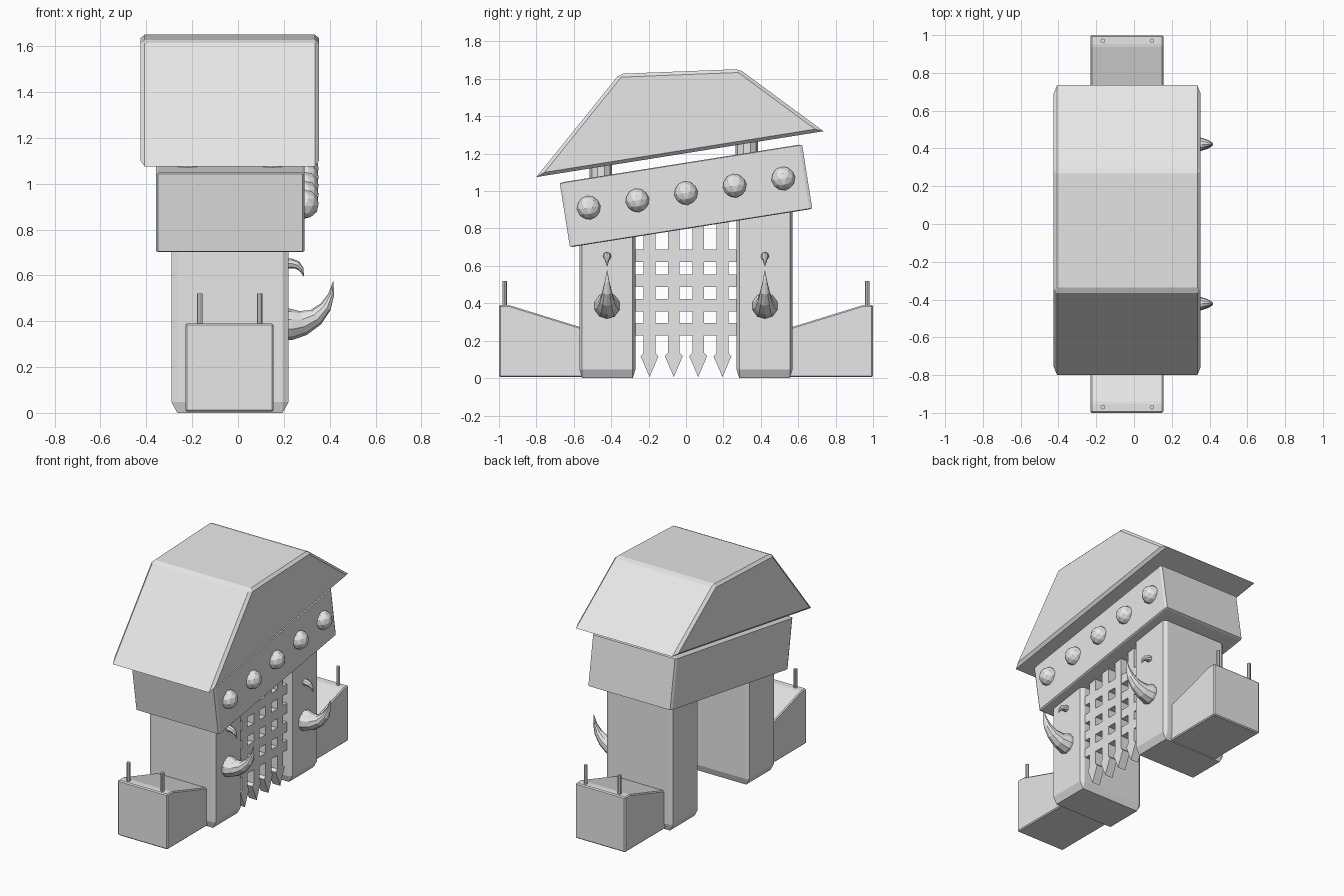
import bpy, bmesh, math
from mathutils import Matrix, Vector

if "Cube" in bpy.data.objects:
    bpy.data.objects.remove(bpy.data.objects["Cube"])

grey = bpy.data.materials.new("plain grey")
grey.diffuse_color = (0.8, 0.8, 0.8, 1)
grey.use_nodes = True
grey.node_tree.nodes["Principled BSDF"].inputs["Base Color"].default_value = grey.diffuse_color


def finish(bm, name):
    bmesh.ops.recalc_face_normals(bm, faces=bm.faces[:])
    me = bpy.data.meshes.new(name)
    bm.to_mesh(me)
    bm.free()
    me.materials.append(grey)
    ob = bpy.data.objects.new(name, me)
    bpy.context.collection.objects.link(ob)
    return ob


def box(name, lo, hi, bevel=0.0, rot=0.0):
    """Box whose bevel is stretched with its proportions (bevel is a fraction)."""
    bm = bmesh.new()
    bmesh.ops.create_cube(bm, size=1)
    if bevel:
        bmesh.ops.bevel(bm, geom=bm.edges[:], offset=bevel, segments=1, affect='EDGES')
    lo, hi = Vector(lo), Vector(hi)
    bm.transform(Matrix.Translation((lo + hi) / 2) @ Matrix.Rotation(rot, 4, 'X')
                 @ Matrix.Diagonal((*(hi - lo), 1)))
    return finish(bm, name)


def prism(name, profile, x0, x1, bevel=0.0, keep=lambda a, b: True):
    """Extrude a (y, z) profile along x, bevelling the edges that pass keep."""
    bm = bmesh.new()
    f = bm.faces.new([bm.verts.new((x0, y, z)) for y, z in profile])
    r = bmesh.ops.extrude_face_region(bm, geom=[f])
    new = [v for v in r['geom'] if isinstance(v, bmesh.types.BMVert)]
    bmesh.ops.translate(bm, verts=new, vec=(x1 - x0, 0, 0))
    bmesh.ops.recalc_face_normals(bm, faces=bm.faces[:])
    if bevel:
        es = [e for e in bm.edges if keep(e.verts[0].co, e.verts[1].co)]
        bmesh.ops.bevel(bm, geom=es, offset=bevel, segments=1, affect='EDGES')
    return finish(bm, name)


def cylinder(name, x, y, z0, z1, r, sides):
    bm = bmesh.new()
    bmesh.ops.create_cone(bm, cap_ends=True, segments=sides, radius1=r, radius2=r,
                          depth=z1 - z0,
                          matrix=Matrix.Translation((x, y, (z0 + z1) / 2)))
    return finish(bm, name)


def horn(name, y, path, sides=10):
    """Tapering horn along (x, z, radius) points, ending in a point."""
    bm = bmesh.new()
    rings = []
    for i, (x, z, r) in enumerate(path[:-1]):
        a, b = path[max(i - 1, 0)], path[i + 1]
        t = Vector((b[0] - a[0], 0, b[1] - a[1])).normalized()
        n = Vector((-t.z, 0, t.x))
        ring = []
        for k in range(sides):
            ang = 2 * math.pi * k / sides
            ring.append(bm.verts.new(Vector((x, y, z)) + n * r * math.cos(ang)
                                     + Vector((0, r * math.sin(ang), 0))))
        rings.append(ring)
    bm.faces.new(rings[0])
    tip = bm.verts.new((path[-1][0], y, path[-1][1]))
    for k in range(sides):
        j = (k + 1) % sides
        for p, q in zip(rings, rings[1:]):
            bm.faces.new((p[k], p[j], q[j], q[k]))
        bm.faces.new((rings[-1][k], rings[-1][j], tip))
    return finish(bm, name)


TUSK = [(0.20, 0.388, 0.072), (0.235, 0.386, 0.068), (0.285, 0.392, 0.054),
        (0.34, 0.418, 0.039), (0.382, 0.462, 0.026), (0.406, 0.515, 0.013),
        (0.417, 0.58, 0)]
HOOK = [(0.20, 0.652, 0.023), (0.232, 0.652, 0.022), (0.258, 0.645, 0.018),
        (0.276, 0.627, 0.011), (0.288, 0.593, 0)]

for s, side in ((-1, "left"), (1, "right")):
    # gate pillars
    ys = sorted((s * 0.27, s * 0.57))
    box(f"{side}_pillar", (-0.29, ys[0], 0), (0.22, ys[1], 0.93), 0.05)
    # sloping side blocks with pins
    prism(f"{side}_side_block",
          [(s * 1.0, 0.005), (s * 1.0, 0.39), (s * 0.945, 0.39),
           (s * 0.55, 0.268), (s * 0.55, 0.005)], -0.23, 0.155, 0.007)
    for x in (-0.166, 0.095):
        cylinder(f"{side}_block_pin", x, s * 0.97, 0.37, 0.52, 0.012, 8)
    # tusks and small hooks
    horn(f"{side}_tusk", s * 0.422, TUSK)
    horn(f"{side}_hook", s * 0.422, HOOK, 8)

# tilted header beam with studs
TILT = math.radians(9)
box("header_beam", (-0.357, -0.656, 0.80), (0.29, 0.656, 1.15), 0.012, TILT)
for i in range(-2, 3):
    bm = bmesh.new()
    bmesh.ops.create_icosphere(
        bm, subdivisions=2, radius=0.064,
        matrix=Matrix.Translation((0.29, 0.26 * i, 0.989 + 0.039 * i))
        @ Matrix.Rotation(TILT, 4, 'X'))
    finish(bm, "header_stud")

# short posts between header and roof
for y, z in ((-0.455, 1.03), (0.325, 1.15)):
    for x in (-0.22, 0.15):
        cylinder("roof_post", x, y, z, z + 0.16, 0.06, 10)

# roof: only the tip edges stay sharp
prism("roof", [(-0.80, 1.075), (0.735, 1.32), (0.285, 1.652), (-0.355, 1.627)],
      -0.425, 0.353, 0.018,
      lambda a, b: abs(a.x - b.x) < 0.01 or a.z > 1.4)

# portcullis: pointed uprights and cross bars
for y in (-0.195, -0.065, 0.065, 0.195):
    prism("portcullis_upright",
          [(y - 0.031, 0.9), (y - 0.031, 0.135), (y - 0.048, 0.118), (y, 0.006),
           (y + 0.048, 0.118), (y + 0.031, 0.135), (y + 0.031, 0.9)], 0.13, 0.19)
for z in (0.262, 0.39, 0.52, 0.655):
    box("portcullis_crossbar", (0.131, -0.28, z - 0.033), (0.189, 0.28, z + 0.033))
